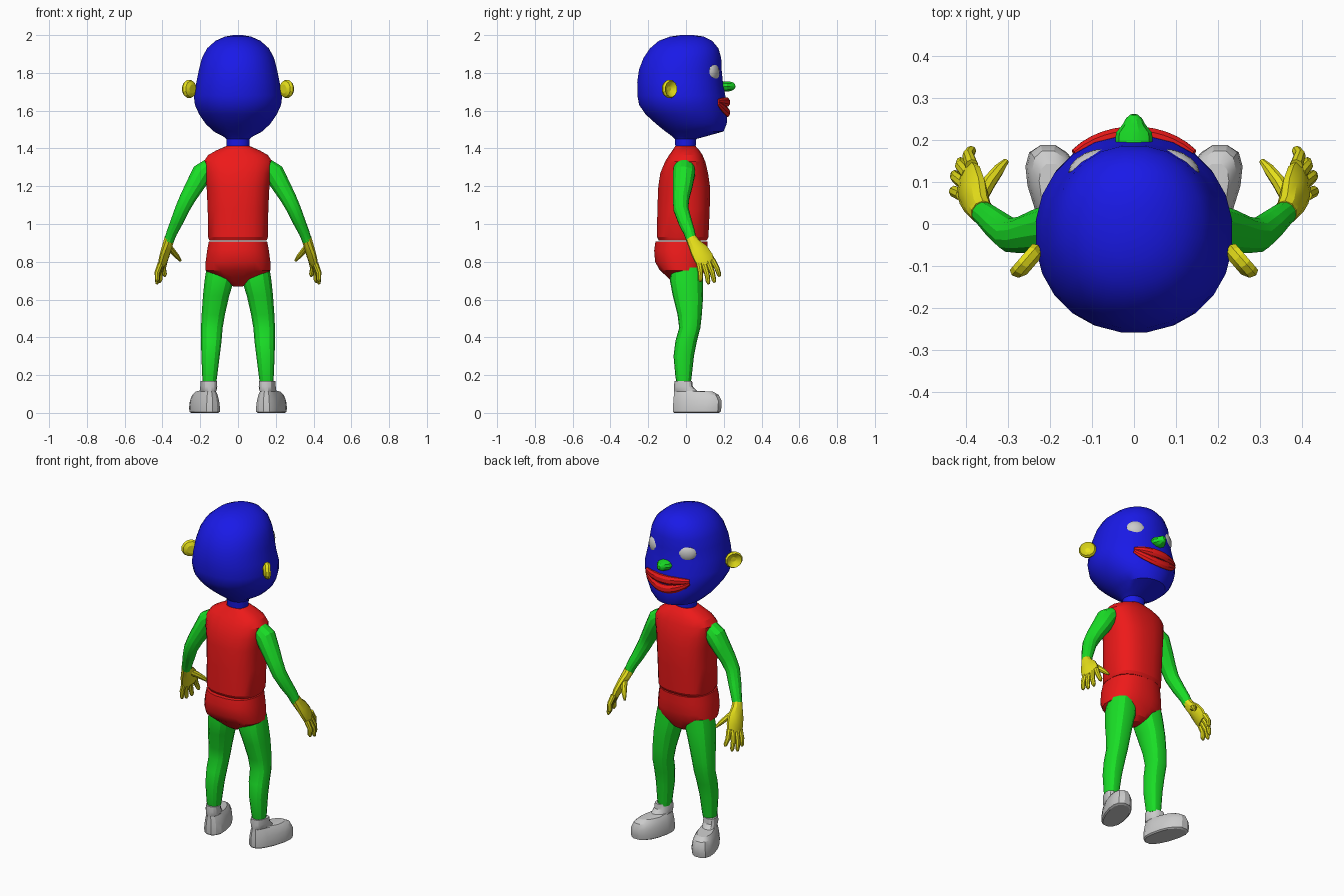
import bpy, bmesh, math
from mathutils import Vector, Matrix

COLOURS = {"blue": (0.01, 0.01, 0.8, 1), "red": (0.85, 0.01, 0.01, 1),
           "green": (0.01, 0.75, 0.02, 1), "yellow": (0.8, 0.75, 0.01, 1)}
MATS = {}
for cname, rgba in COLOURS.items():
    MATS[cname] = bpy.data.materials.new(cname)
    MATS[cname].diffuse_color = rgba


def finish(name, bm, colour=None, mirror=False):
    bmesh.ops.recalc_face_normals(bm, faces=bm.faces[:])
    me = bpy.data.meshes.new(name)
    bm.to_mesh(me)
    bm.free()
    ob = bpy.data.objects.new(name, me)
    bpy.context.collection.objects.link(ob)
    if colour:
        me.materials.append(MATS[colour])
    bpy.ops.object.select_all(action='DESELECT')
    ob.select_set(True)
    bpy.context.view_layer.objects.active = ob
    bpy.ops.object.shade_smooth_by_angle(angle=math.radians(25))
    if mirror:
        ob.modifiers.new("mirror", 'MIRROR')
    return ob


def skin(name, rings, colour=None, mirror=False):
    """Join successive rings of points and cap both ends."""
    bm = bmesh.new()
    vs = [[bm.verts.new(p) for p in r] for r in rings]
    n = len(vs[0])
    for a, b in zip(vs, vs[1:]):
        for i in range(n):
            j = (i + 1) % n
            bm.faces.new((a[i], a[j], b[j], b[i]))
    bm.faces.new(vs[0])
    bm.faces.new(vs[-1])
    return finish(name, bm, colour, mirror)


def circle(n, e=2.0):
    for i in range(n):
        t = 2 * math.pi * (i + 0.5) / n
        c, s = math.cos(t), math.sin(t)
        yield (math.copysign(abs(c) ** (2 / e), c), math.copysign(abs(s) ** (2 / e), s))


def loft(name, levels, colour=None, mirror=False, n=16, e=2.0):
    """Horizontal rings given as (z, x min, x max, y min, y max)."""
    rings = [[((x0 + x1) / 2 + (x1 - x0) / 2 * c, (y0 + y1) / 2 + (y1 - y0) / 2 * s, z)
              for c, s in circle(n, e)] for z, x0, x1, y0, y1 in levels]
    return skin(name, rings, colour, mirror)


def tube(name, pts, colour, mirror=False, n=10, ref=(0, 1, 0)):
    """Rings square to a path of (x, y, z, radius along ref, other radius)."""
    P = [Vector(p[:3]) for p in pts]
    rings = []
    for i, p in enumerate(pts):
        t = (P[min(i + 1, len(P) - 1)] - P[max(i - 1, 0)]).normalized()
        u = Vector(ref)
        u = (u - t * u.dot(t)).normalized()
        v = t.cross(u)
        rings.append([P[i] + u * p[3] * c + v * p[4] * s for c, s in circle(n)])
    return skin(name, rings, colour, mirror)


def sym(rows):
    return [(z, -w, w, y0, y1) for z, w, y0, y1 in rows]


# Head and neck
loft("head", sym([(1.39, .06, -.055, .05), (1.45, .062, -.06, .055), (1.465, .08, -.075, .11),
                  (1.49, .13, -.11, .2), (1.53, .172, -.16, .217), (1.58, .207, -.215, .22),
                  (1.63, .23, -.25, .216), (1.68, .236, -.259, .21), (1.75, .222, -.26, .197),
                  (1.82, .208, -.25, .19), (1.88, .192, -.226, .188), (1.93, .165, -.192, .173),
                  (1.97, .12, -.145, .14), (1.992, .07, -.085, .095), (2.0, .025, -.03, .04)]),
     "blue", n=24, e=2.1)

# Torso and pelvis
loft("torso", sym([(.912, .152, -.145, .11), (.93, .16, -.155, .12), (1.08, .162, -.153, .127),
                   (1.2, .168, -.148, .128), (1.27, .178, -.137, .118), (1.33, .183, -.112, .103),
                   (1.365, .16, -.09, .088), (1.39, .115, -.072, .072), (1.412, .064, -.058, .052)]),
     "red", n=20, e=2.5)
loft("pelvis", sym([(.908, .156, -.163, .115), (.86, .165, -.17, .115), (.8, .173, -.165, .112),
                    (.755, .174, -.14, .1), (.72, .125, -.1, .085), (.69, .065, -.07, .07),
                    (.67, .025, -.04, .04)]), "red", n=20, e=2.4)

# Legs and shoes
loft("legs", [(.16, .115, .187, -.05, .025), (.19, .11, .19, -.056, .03), (.3, .096, .195, -.066, .042),
              (.38, .086, .197, -.056, .058), (.45, .08, .197, -.036, .076), (.52, .068, .194, -.045, .084),
              (.62, .045, .187, -.07, .091), (.7, .02, .179, -.085, .09), (.77, .012, .168, -.08, .085)],
     "green", True, n=14, e=2.2)


def shoe(rows):
    rings = []
    for z, w, y0, y1 in rows:
        ring = []
        for c, s in circle(16, 2.3):
            y = (y0 + y1) / 2 + (y1 - y0) / 2 * s
            k = min(max((y + .03) / .2, 0), 1)          # toes turn outwards and widen
            ring.append((.15 + .055 * k + w * c * (1 + .12 * k), y, z))
        rings.append(ring)
    return skin("shoes", rings, None, True)


shoe([(0.0, .058, -.064, .175), (.006, .066, -.07, .186), (.03, .067, -.071, .19),
      (.065, .062, -.069, .19), (.095, .053, -.066, .176), (.112, .043, -.064, .145),
      (.117, .04, -.064, .06), (.14, .042, -.064, .037), (.17, .04, -.062, .033)])

# Arms
tube("arms", [(.15, -.01, 1.305, .055, .045), (.19, -.01, 1.27, .06, .057), (.23, -.018, 1.2, .053, .05),
              (.265, -.026, 1.14, .045, .044), (.295, -.027, 1.08, .041, .039), (.325, -.004, 1.01, .037, .034),
              (.35, .018, .955, .031, .029), (.366, .03, .91, .027, .026)], "green", True, n=12)

# Hands: palm, four fingers, thumb
across = (-.3, .9, .25)
tube("palms", [(.362, .028, .925, .03, .028), (.37, .04, .9, .034, .027), (.381, .068, .862, .05, .025),
               (.392, .093, .82, .055, .023), (.4, .108, .785, .048, .016)], "yellow", True, ref=across)
FINGERS = {"index": ((.387, .14, .81), (.388, .18, .722)), "middle": ((.396, .118, .8), (.415, .152, .69)),
           "ring": ((.403, .095, .79), (.43, .12, .682)), "little": ((.41, .07, .79), (.43, .077, .695))}
for fname, (a, b) in FINGERS.items():
    a, b = Vector(a), Vector(b)
    mid = a.lerp(b, .5) + Vector((.008, .004, 0))
    tube(fname + "_fingers", [(*a, .016, .016), (*mid, .014, .014), (*a.lerp(b, .88), .012, .012),
                              (*b, .006, .006)], "yellow", True, n=8, ref=across)
tube("thumbs", [(.368, .06, .885, .02, .016), (.345, .1, .855, .018, .016), (.322, .13, .828, .014, .013),
                (.305, .15, .806, .007, .007)], "yellow", True, n=8)

# Ears: shallow dishes turned forwards and outwards
centre, axis = Vector((.26, -.086, 1.715)), Vector((.75, .65, 0))
u, v = Vector((.65, -.75, 0)), Vector((0, 0, 1))
skin("ears", [[centre + axis * d + (u * c + v * s) * r for c, s in circle(12)]
              for d, r in [(-.026, .024), (-.016, .044), (0, .05), (.012, .043), (.002, .03), (-.006, .014)]],
     "yellow", True)

# Eyes
bm = bmesh.new()
bmesh.ops.create_uvsphere(bm, u_segments=14, v_segments=10, radius=1,
                          matrix=Matrix.Translation((.104, .142, 1.8)) @ Matrix.Rotation(-.45, 4, 'Z')
                          @ Matrix.Diagonal((.056, .03, .05, 1)))
finish("eyes", bm, None, True)

# Nose
tube("nose", [(0, .19, 1.727, .028, .045), (0, .218, 1.727, .028, .043), (0, .236, 1.729, .026, .028),
              (0, .252, 1.731, .02, .019), (0, .261, 1.732, .009, .009)], "green", ref=(0, 0, 1))


# Smiling lips wrapped round the face
def lip(name, z, rise):
    pts = []
    for i in range(13):
        k = (i - 6) / 6
        x = .14 * k
        y = -.01 + .226 * math.sqrt(1 - (x / .227) ** 2)
        pts.append((x, y, z + rise * k * k, .026 * (1 - .55 * k ** 4), .018 * (1 - .3 * k ** 4)))
    tube(name, pts, "red", n=8, ref=(0, 0, 1))


lip("upper_lip", 1.645, .005)
lip("lower_lip", 1.59, .048)
